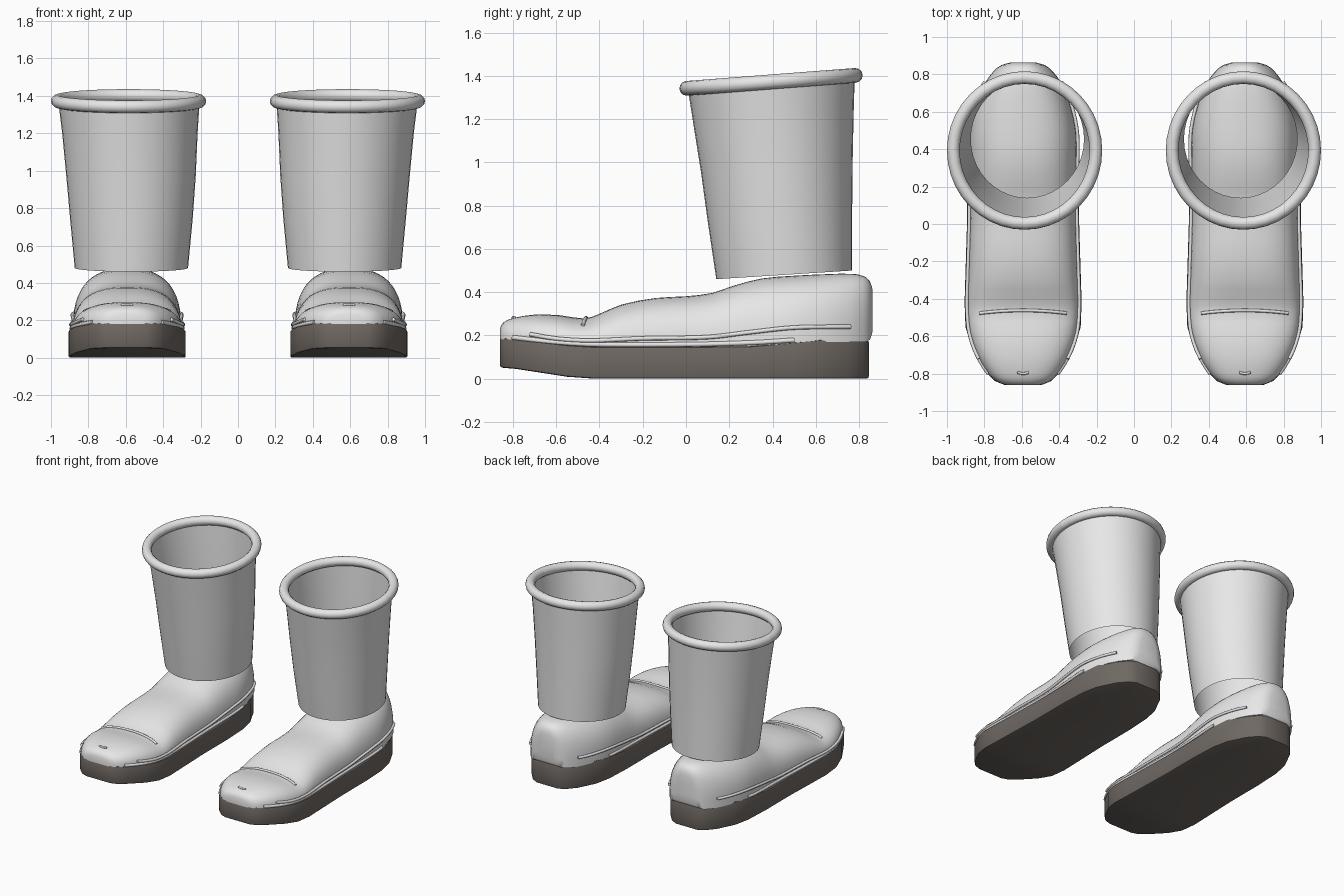
import bpy, bmesh, math

if "Cube" in bpy.data.objects:
    bpy.data.objects.remove(bpy.data.objects["Cube"])

CX = 0.593            # centre line of one boot, the other is mirrored


def material(name, rgb):
    m = bpy.data.materials.new(name)
    m.diffuse_color = (*rgb, 1)
    m.use_nodes = True
    m.node_tree.nodes["Principled BSDF"].inputs["Base Color"].default_value = m.diffuse_color
    return m


GREY = material("light grey leather", (0.8, 0.8, 0.8))
BROWN = material("dark brown rubber", (0.16, 0.14, 0.125))


def interp(table, y, col):
    """Smooth interpolation of one table column along its first column."""
    if y <= table[0][0]:
        return table[0][col]
    for i in range(len(table) - 1):
        a, b = table[i], table[i + 1]
        if y <= b[0]:
            p = table[max(i - 1, 0)]
            n = table[min(i + 2, len(table) - 1)]
            h = b[0] - a[0]
            t = (y - a[0]) / h
            ma = (b[col] - p[col]) / (b[0] - p[0]) * h
            mb = (n[col] - a[col]) / (n[0] - a[0]) * h
            return ((2*t**3 - 3*t*t + 1) * a[col] + (t**3 - 2*t*t + t) * ma
                    + (3*t*t - 2*t**3) * b[col] + (t**3 - t*t) * mb)
    return table[-1][col]


def finish(ob, mat):
    ob.data.materials.append(mat)
    mir = ob.modifiers.new("other boot", 'MIRROR')
    helper = bpy.data.objects.get("mirror_centre")
    if helper is None:
        helper = bpy.data.objects.new("mirror_centre", None)
        helper.hide_render = True
        bpy.context.collection.objects.link(helper)
    mir.mirror_object = helper
    return ob


def loft(name, rings, mat, capped=True, angle=40, bevel=0):
    """Skin a list of closed rings."""
    bm = bmesh.new()
    vs = [[bm.verts.new(p) for p in r] for r in rings]
    n = len(rings[0])
    for a, b in zip(vs, vs[1:]):
        for i in range(n):
            j = (i + 1) % n
            bm.faces.new((a[i], a[j], b[j], b[i]))
    if capped:
        bm.faces.new(vs[0])
        bm.faces.new(vs[-1])
    bmesh.ops.recalc_face_normals(bm, faces=bm.faces)
    if bevel:
        edges = [e for e in bm.edges if e.calc_face_angle(0) > 1.2]
        bmesh.ops.bevel(bm, geom=edges, offset=bevel, segments=2,
                        profile=0.5, affect='EDGES')
    me = bpy.data.meshes.new(name)
    bm.to_mesh(me)
    bm.free()
    me.shade_smooth()
    me.set_sharp_from_angle(angle=math.radians(angle))
    ob = bpy.data.objects.new(name, me)
    bpy.context.collection.objects.link(ob)
    return finish(ob, mat)


def cord(name, pts, radius):
    """Thin round piping through points."""
    cu = bpy.data.curves.new(name, 'CURVE')
    cu.dimensions = '3D'
    cu.bevel_depth = radius
    cu.bevel_resolution = 2
    cu.use_fill_caps = True
    sp = cu.splines.new('POLY')
    sp.points.add(len(pts) - 1)
    for q, p in zip(sp.points, pts):
        q.co = (*p, 1)
    ob = bpy.data.objects.new(name, cu)
    bpy.context.collection.objects.link(ob)
    return finish(ob, GREY)


# Sole: y, half width, bottom z, top z
SOLE = [(-0.86, 0.10, 0.052, 0.19), (-0.84, 0.15, 0.05, 0.188),
        (-0.79, 0.20, 0.046, 0.183), (-0.66, 0.275, 0.026, 0.168),
        (-0.55, 0.308, 0.009, 0.155), (-0.42, 0.313, 0.0, 0.147),
        (0.0, 0.30, 0.0, 0.147), (0.3, 0.30, 0.0, 0.15),
        (0.5, 0.29, 0.0, 0.168), (0.62, 0.265, 0.0, 0.18),
        (0.75, 0.20, 0.0, 0.18), (0.82, 0.14, 0.0, 0.18),
        (0.845, 0.09, 0.0, 0.178)]
loft("sole", [[(CX + s * w, y, z) for s, z in
               ((-1, b), (1, b), (1, t), (-1, t))] for y, w, b, t in SOLE],
     BROWN, angle=35, bevel=0.01)

# Upper: y, half width, base z, crown z
UPPER = [(-0.86, 0.09, 0.18, 0.235), (-0.845, 0.135, 0.178, 0.26),
         (-0.80, 0.185, 0.175, 0.28), (-0.70, 0.245, 0.165, 0.296),
         (-0.58, 0.285, 0.15, 0.293), (-0.47, 0.297, 0.14, 0.278),
         (-0.40, 0.297, 0.14, 0.30), (-0.30, 0.293, 0.14, 0.342),
         (-0.14, 0.288, 0.14, 0.373), (0.0, 0.284, 0.14, 0.381),
         (0.12, 0.283, 0.14, 0.396), (0.22, 0.284, 0.142, 0.43),
         (0.35, 0.288, 0.145, 0.463), (0.5, 0.285, 0.16, 0.476),
         (0.65, 0.25, 0.17, 0.483), (0.76, 0.20, 0.17, 0.485),
         (0.82, 0.155, 0.17, 0.475), (0.85, 0.115, 0.18, 0.45),
         (0.863, 0.07, 0.22, 0.41)]
POWER = 2.6
SIDE = 26


def upper_ring(y):
    w, b, t = (interp(UPPER, y, c) for c in (1, 2, 3))
    ring = []
    for i in range(SIDE + 1):
        a = math.pi * i / SIDE
        c, s = math.cos(a), math.sin(a)
        ring.append((CX + w * math.copysign(abs(c) ** (2 / POWER), c), y,
                     b + (t - b) * abs(s) ** (2 / POWER)))
    return ring


def upper_half_width(y, z):
    w, b, t = (interp(UPPER, y, c) for c in (1, 2, 3))
    k = min(max((z - b) / (t - b), 0), 1)
    return w * (1 - k ** POWER) ** (1 / POWER)


def upper_height(x, y):
    w, b, t = (interp(UPPER, y, c) for c in (1, 2, 3))
    return b + (t - b) * (1 - min(abs(x) / w, 1) ** POWER) ** (1 / POWER)


stations = []
for a, b in zip(UPPER, UPPER[1:]):
    stations += [a[0], (a[0] + b[0]) / 2]
stations.append(UPPER[-1][0])
loft("upper", [upper_ring(y) for y in stations], GREY, angle=60)

# Side piping and welt along both flanks
PIPING = [(-0.72, 0.205), (-0.60, 0.185), (-0.45, 0.176), (-0.2, 0.186),
          (0.1, 0.192), (0.3, 0.215), (0.5, 0.236), (0.76, 0.24)]
WELT = [(-0.80, 0.19), (-0.6, 0.168), (-0.42, 0.158), (0.0, 0.158),
        (0.3, 0.166), (0.5, 0.178)]
for name, path, out, rad in (("piping", PIPING, 0.006, 0.010),
                             ("welt", WELT, 0.0, 0.011)):
    y0, y1 = path[0][0], path[-1][0]
    for side, label in ((-1, "inner"), (1, "outer")):
        pts = []
        for i in range(37):
            y = y0 + (y1 - y0) * i / 36
            z = interp(path, y, 1)
            pts.append((CX + side * (upper_half_width(y, z) + out), y, z))
        cord(f"{label}_{name}", pts, rad)

# Toe cap seam and small toe tab
seam = []
for i in range(21):
    x = -0.232 + 0.464 * i / 20
    y = -0.462 - 0.015 * (abs(x) / 0.232) ** 2
    seam.append((CX + x, y, upper_height(x, y) + 0.003))
cord("toe_cap_seam", seam, 0.009)
tab = []
for i in range(7):
    x = -0.03 + 0.01 * i
    y = -0.80 + 8 * x * x
    tab.append((CX + x, y, upper_height(x, y) + 0.002))
cord("toe_tab", tab, 0.007)

# Shaft: centre x, half width, front y, front z, back y, back z
SHAFT = [(0.570, 0.303, 0.14, 0.46, 0.768, 0.50),
         (0.570, 0.328, 0.10, 0.73, 0.768, 0.76),
         (0.572, 0.346, 0.07, 0.95, 0.770, 0.99),
         (0.578, 0.362, 0.035, 1.17, 0.775, 1.23),
         (0.583, 0.378, 0.008, 1.345, 0.780, 1.40)]
N = 40
rings = []
for cx, rx, yf, zf, yb, zb in SHAFT:
    ring = []
    for i in range(N):
        a = 2 * math.pi * i / N
        k = (1 + math.sin(a)) / 2
        ring.append((cx + rx * math.cos(a), yf + (yb - yf) * k,
                     zf + (zb - zf) * k))
    rings.append(ring)
loft("shaft", rings, GREY, capped=False)

# Rolled rim around the tilted opening
tilt = math.atan2(0.06, 0.78)
rim = []
for i in range(N + 1):
    a = 2 * math.pi * i / N
    r = []
    for j in range(12):
        b = 2 * math.pi * j / 12
        d, h = 0.034 * math.cos(b), 0.034 * math.sin(b)
        y = (0.391 + d) * math.sin(a)
        r.append((0.585 + (0.381 + d) * math.cos(a),
                  0.393 + y * math.cos(tilt) - h * math.sin(tilt),
                  1.372 + y * math.sin(tilt) + h * math.cos(tilt)))
    rim.append(r)
loft("rim", rim, GREY, capped=False)
